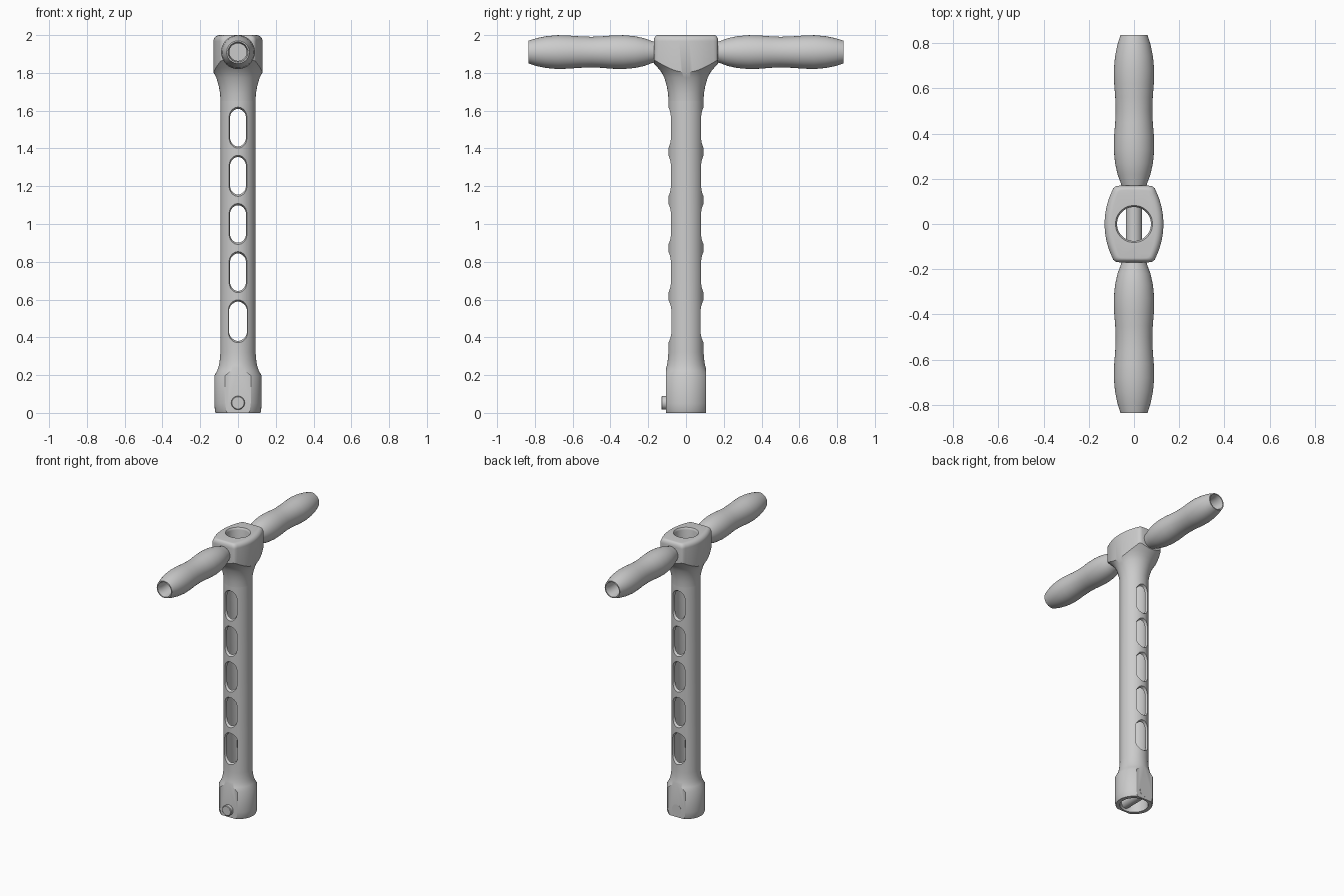
import bpy, bmesh, math
from mathutils import Matrix

if "Cube" in bpy.data.objects:
    bpy.data.objects.remove(bpy.data.objects["Cube"])


def finish(name, bm, mat=Matrix()):
    bmesh.ops.remove_doubles(bm, verts=bm.verts, dist=1e-5)
    bmesh.ops.transform(bm, matrix=mat, verts=bm.verts)
    bmesh.ops.recalc_face_normals(bm, faces=bm.faces)
    me = bpy.data.meshes.new(name)
    bm.to_mesh(me)
    bm.free()
    ob = bpy.data.objects.new(name, me)
    bpy.context.collection.objects.link(ob)
    return ob


def spin(name, prof, mat=Matrix(), n=64):
    """Revolve (radius, z) points; profiles that miss the axis become closed rings."""
    bm = bmesh.new()
    rings = [[bm.verts.new((r * math.cos(2 * math.pi * i / n), r * math.sin(2 * math.pi * i / n), z))
              for i in range(n)] for r, z in prof]
    pairs = list(zip(rings, rings[1:]))
    if prof[0][0] > 0:
        pairs.append((rings[-1], rings[0]))
    for a, b in pairs:
        for i in range(n):
            j = (i + 1) % n
            bm.faces.new((a[i], a[j], b[j], b[i]))
    return finish(name, bm, mat)


def loft(name, sections):
    """Skin equal-length loops of points and cap both ends."""
    bm = bmesh.new()
    rings = [[bm.verts.new(p) for p in s] for s in sections]
    for a, b in zip(rings, rings[1:]):
        for i in range(len(a)):
            j = (i + 1) % len(a)
            bm.faces.new((a[i], a[j], b[j], b[i]))
    bm.faces.new(rings[0])
    bm.faces.new(rings[-1])
    return finish(name, bm)


def box(name, loc, size):
    bm = bmesh.new()
    bmesh.ops.create_cube(bm, size=1, matrix=Matrix.Translation(loc) @ Matrix.Diagonal((*size, 1)))
    return finish(name, bm)


def boolean(ob, cutter, op='DIFFERENCE'):
    m = ob.modifiers.new("cut", 'BOOLEAN')
    m.operation, m.solver, m.object = op, 'EXACT', cutter
    bpy.context.view_layer.objects.active = ob
    bpy.ops.object.modifier_apply(modifier=m.name)
    bpy.data.objects.remove(cutter)


def slot(zc, hw, hh):
    """Stadium cutter along y, flared outward to chamfer the slot rims."""
    sections = []
    for y, d in ((-.13, .03), (-.07, 0), (.07, 0), (.13, .03)):
        loop = []
        for k in range(32):
            a = 2 * math.pi * (k + .5) / 32
            side = math.copysign(hh - hw, math.sin(a))
            loop.append(((hw + d) * math.cos(a), y, zc + side + (hw + d) * math.sin(a)))
        sections.append(loop)
    return loft("slot_cutter", sections)


# Hollow shaft with the flared socket at the foot
shaft = spin("shaft", [(.118, 0), (.122, .008), (.125, .05), (.125, .197), (.11, .224), (.101, .252),
                       (.096, .283), (.093, .32), (.093, 1.65), (.075, 1.65), (.075, .25),
                       (.092, .2), (.092, 0)])
for s in (-1, 1):
    boolean(shaft, box("flat_cutter", (0, s * .205, .15), (.4, .2, .4)))
boolean(shaft, slot(.485, .048, .102))
for i in range(4):
    boolean(shaft, slot(.745 + .255 * i, .042, .097))

# Head: flared revolve trimmed by a barrel-shaped prism with rounded top
head = spin("head", [(0, 1.65), (.093, 1.65), (.0945, 1.69), (.102, 1.73), (.115, 1.775), (.131, 1.805),
                     (.15, 1.828), (.17, 1.85), (.22, 1.9), (.22, 2.05), (0, 2.05)])
quarter = [(.13 - (.34 - math.sqrt(.34 ** 2 - y * y)), y) for y in [.145 * i / 8 for i in range(9)]]
quarter += [(.092, .158), (.083, .166), (.07, .169), (.04, .17)]
half = quarter + [(-x, y) for x, y in reversed(quarter)]
plan = half + [(-x, -y) for x, y in half[1:-1]]
levels = [(0, 1.6)]
for k in range(7):
    a = math.pi / 2 * k / 6
    levels.append((.032 * (1 - math.cos(a)), 1.968 + .032 * math.sin(a)))
prism = loft("head_prism", [[(x * (.13 - d) / .13, y * (.17 - d * .6) / .17, z) for x, y in plan]
                            for d, z in levels])
boolean(head, prism, 'INTERSECT')
boolean(head, spin("bore_cutter", [(0, 1.6), (.075, 1.6), (.075, 1.985), (.077, 1.993),
                                   (.082, 2.0), (.1, 2.02), (0, 2.02)]))

# Two contoured grips with open bores at the outer ends
grip = [(0, .14), (.048, .14), (.058, .18), (.073, .22), (.084, .27), (.0895, .33), (.088, .39),
        (.083, .45), (.081, .5), (.083, .56), (.0875, .62), (.0895, .68), (.084, .74),
        (.074, .79), (.06, .835), (.053, .835), (.046, .80), (.046, .2), (0, .2)]
parts = [shaft, head]
for name, s in (("front_grip", 1), ("back_grip", -1)):
    parts.append(spin(name, grip, Matrix.Translation((0, 0, 1.91)) @ Matrix.Rotation(s * math.pi / 2, 4, 'X')))

# Cross pin through the socket, proud at the front
parts.append(spin("cross_pin", [(0, -.106), (.036, -.106), (.036, .127), (.032, .131), (0, .131)],
                  Matrix.Translation((0, 0, .053)) @ Matrix.Rotation(math.pi / 2, 4, 'X'), 32))

for ob in parts:
    bpy.ops.object.select_all(action='DESELECT')
    ob.select_set(True)
    bpy.context.view_layer.objects.active = ob
    bpy.ops.object.shade_smooth_by_angle(angle=math.radians(30))
